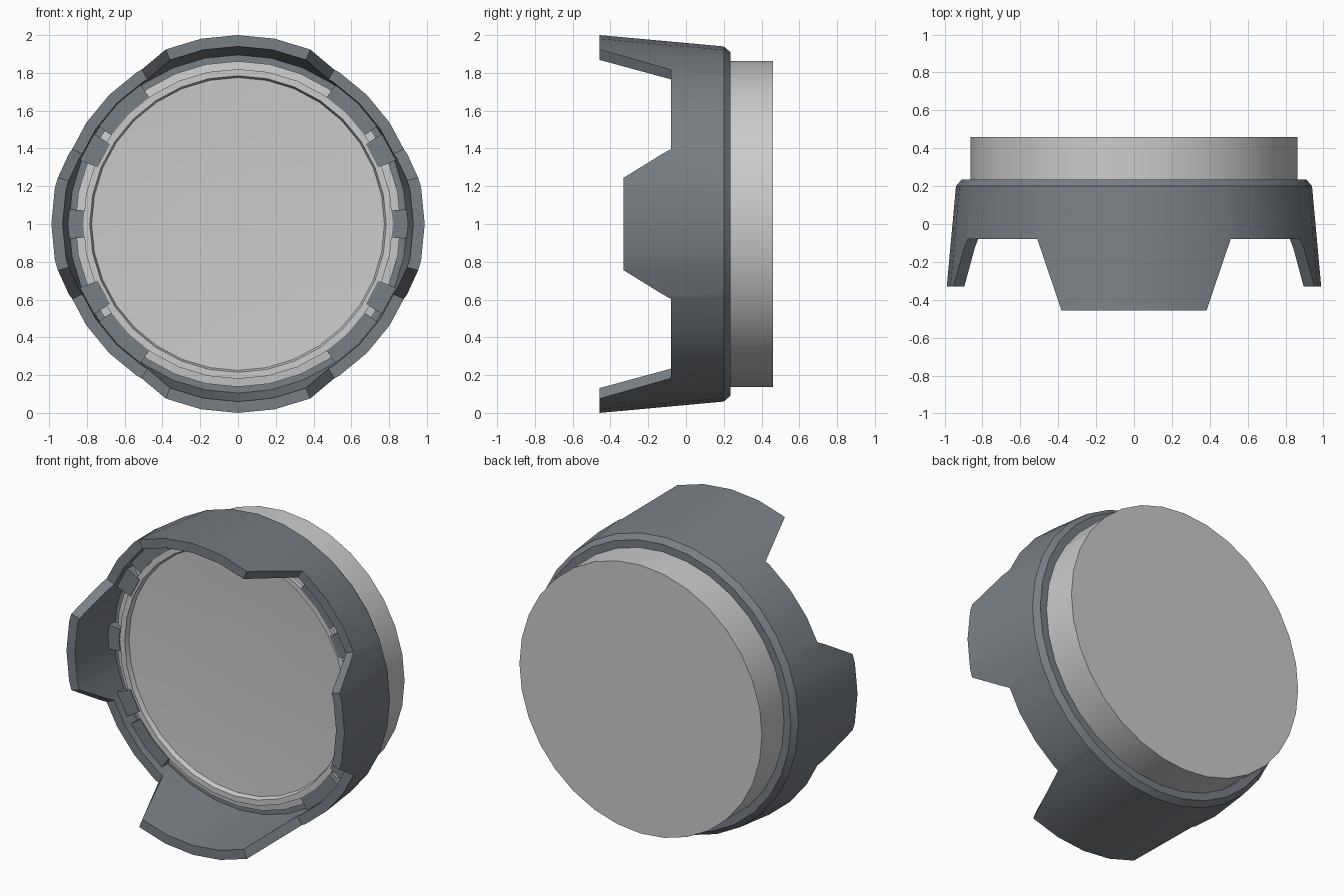
import bpy, bmesh, math

if "Cube" in bpy.data.objects:
    bpy.data.objects.remove(bpy.data.objects["Cube"])

N = 32
STEP = 360 / N


def finish(bm, name, mat=None):
    bmesh.ops.recalc_face_normals(bm, faces=bm.faces)
    me = bpy.data.meshes.new(name)
    bm.to_mesh(me)
    bm.free()
    ob = bpy.data.objects.new(name, me)
    bpy.context.collection.objects.link(ob)
    ob.location = (0, 0, 1)
    if mat:
        me.materials.append(mat)
    bpy.ops.object.select_all(action='DESELECT')
    ob.select_set(True)
    bpy.context.view_layer.objects.active = ob
    bpy.ops.object.shade_smooth_by_angle(angle=math.radians(25))
    return ob


def sweep(name, angles, profile, mat=None, full=True):
    """Sweep a closed (radius, y) section around the y axis."""
    bm = bmesh.new()
    rings = []
    for a in angles:
        # keep extra angles on the facets of the 32-sided polygon
        off = a % STEP - STEP / 2
        k = math.cos(math.radians(STEP / 2)) / math.cos(math.radians(off))
        c, s = k * math.cos(math.radians(a)), k * math.sin(math.radians(a))
        rings.append([bm.verts.new((r * c, y, r * s)) for r, y in profile(a)])
    n = len(rings[0])
    for i in range(len(rings) if full else len(rings) - 1):
        p, q = rings[i], rings[(i + 1) % len(rings)]
        for j in range(n):
            bm.faces.new((p[j], p[(j + 1) % n], q[(j + 1) % n], q[j]))
    if not full:
        bm.faces.new(rings[0])
        bm.faces.new(rings[-1])
    return finish(bm, name, mat)


def lathe(name, pts):
    """Revolve an open (radius, y) profile, capping both ends."""
    bm = bmesh.new()
    rings = [[bm.verts.new((r * math.cos(2 * math.pi * i / N), y,
                            r * math.sin(2 * math.pi * i / N))) for i in range(N)]
             for r, y in pts]
    for p, q in zip(rings, rings[1:]):
        for i in range(N):
            j = (i + 1) % N
            bm.faces.new((p[i], p[j], q[j], q[i]))
    bm.faces.new(rings[0])
    bm.faces.new(rings[-1])
    return finish(bm, name)


dark = bpy.data.materials.new("dark_grey")
dark.diffuse_color = (0.19, 0.21, 0.23, 1)
dark.use_nodes = True
dark.node_tree.nodes["Principled BSDF"].inputs["Base Color"].default_value = dark.diffuse_color

# Petal outline: (angle from horizontal, y of the front edge), mirrored per quadrant
EDGE = [(0, -0.33), (14.4, -0.33), (24.3, -0.08), (58, -0.08), (67.5, -0.457), (90, -0.457)]


def front_y(a):
    a = a % 180
    a = min(a, 180 - a)
    for (a0, y0), (a1, y1) in zip(EDGE, EDGE[1:]):
        if a <= a1 + 1e-6:
            return y0 + (y1 - y0) * (a - a0) / (a1 - a0)
    return EDGE[-1][1]


def hood_section(a):
    y = front_y(a)
    r = 0.94 + (0.2 - y) / 0.657 * 0.06
    return [(r, y), (r - 0.06, y), (0.895, 0.02), (0.862, 0.02),
            (0.862, 0.235), (0.91, 0.235), (0.94, 0.2)]


# Petal-shaped hood
angles = {i * STEP for i in range(N)}
for b in (14.4, 24.3, 58):
    angles |= {b, 180 - b, 180 + b, 360 - b}
sweep("petal_hood", sorted(angles), hood_section, dark)

# Bayonet tabs inside the hood: centre angle, half width, inner radius
for n, (centre, half, inner) in enumerate([(0, 5, 0.82), (27, 5, 0.80), (45, 10, 0.82)]):
    for c in {centre, 180 - centre, 180 + centre, -centre % 360}:
        sweep("bayonet_tab", [c - half, c, c + half],
              lambda a: [(inner, -0.035), (0.91, -0.035), (0.91, 0.03), (inner, 0.03)],
              dark, full=False)

# Barrel with closed back and raised front rim
lathe("lens_barrel", [(0.862, 0.46), (0.862, 0.0), (0.82, -0.005), (0.82, -0.03),
                      (0.785, -0.03), (0.77, 0.02)])

# Shallow front glass
lathe("front_glass", [(0.775, 0.03), (0.775, 0.0), (0.52, 0.012), (0.265, 0.018)])
